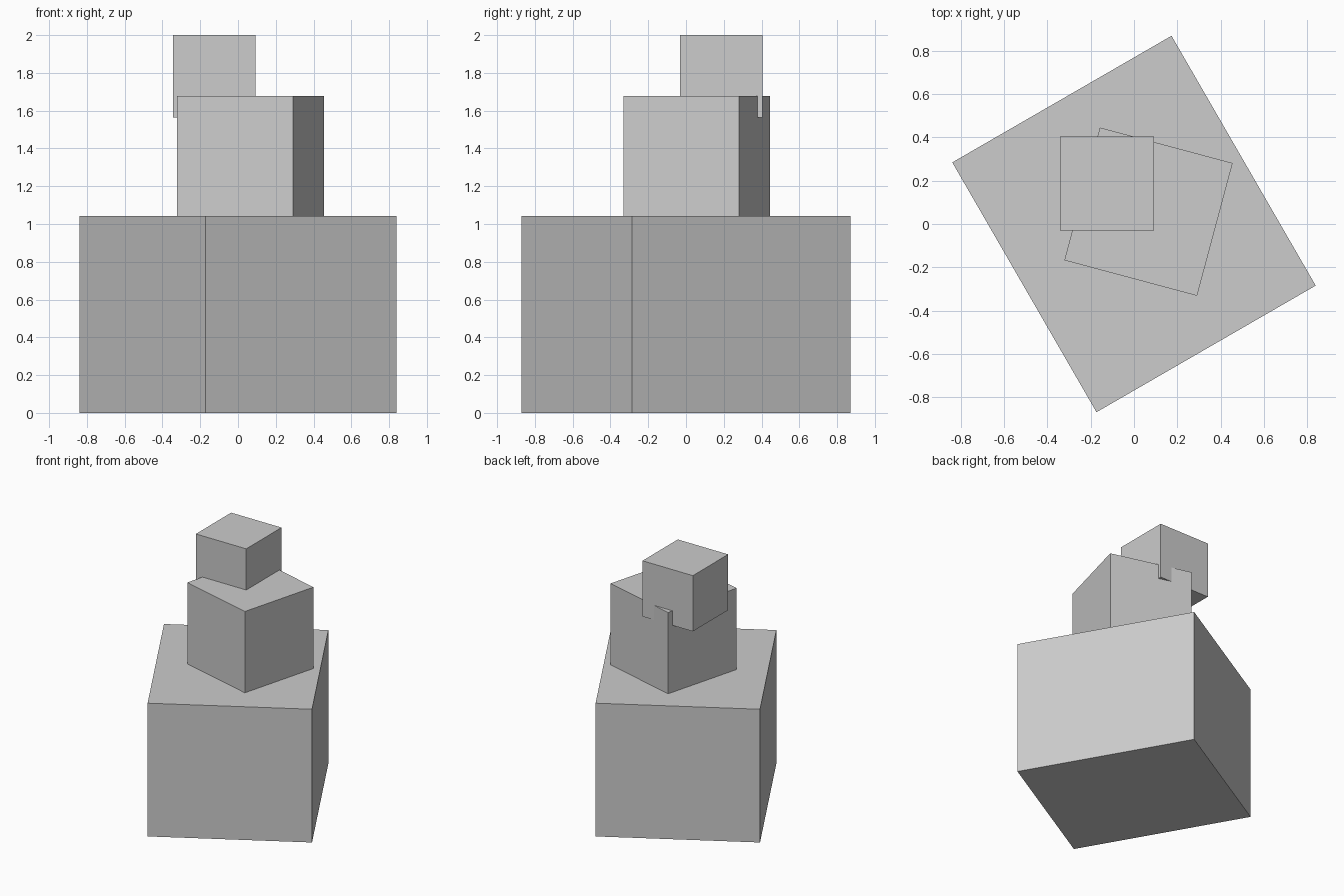
import bpy
from math import radians

default_cube = bpy.data.objects.get("Cube")
if default_cube:
    bpy.data.objects.remove(default_cube, do_unlink=True)

# One plain grey for all blocks
grey = bpy.data.materials.new("plain grey")
grey.use_nodes = True
colour = (0.604, 0.604, 0.604, 1)
grey.diffuse_color = colour
grey.node_tree.nodes["Principled BSDF"].inputs["Base Color"].default_value = colour


def block(name, centre, size, bottom, top, turn):
    """Upright box with flat faces, turned about the vertical axis."""
    bpy.ops.mesh.primitive_cube_add(
        size=1,
        location=(centre[0], centre[1], (bottom + top) / 2),
        rotation=(0, 0, radians(turn)),
    )
    obj = bpy.context.object
    obj.name = name
    obj.scale = (size[0], size[1], top - bottom)
    bpy.ops.object.transform_apply(location=False, rotation=False, scale=True)
    obj.data.materials.append(grey)
    return obj


# Stack of three blocks, the small one sunk into the middle one
block("base_block", (0, 0), (1.17, 1.333), 0, 1.042, 30)
block("middle_block", (0.067, 0.057), (0.635, 0.635), 1.042, 1.678, -15)
block("top_block", (-0.125, 0.187), (0.436, 0.436), 1.564, 2, 0)
